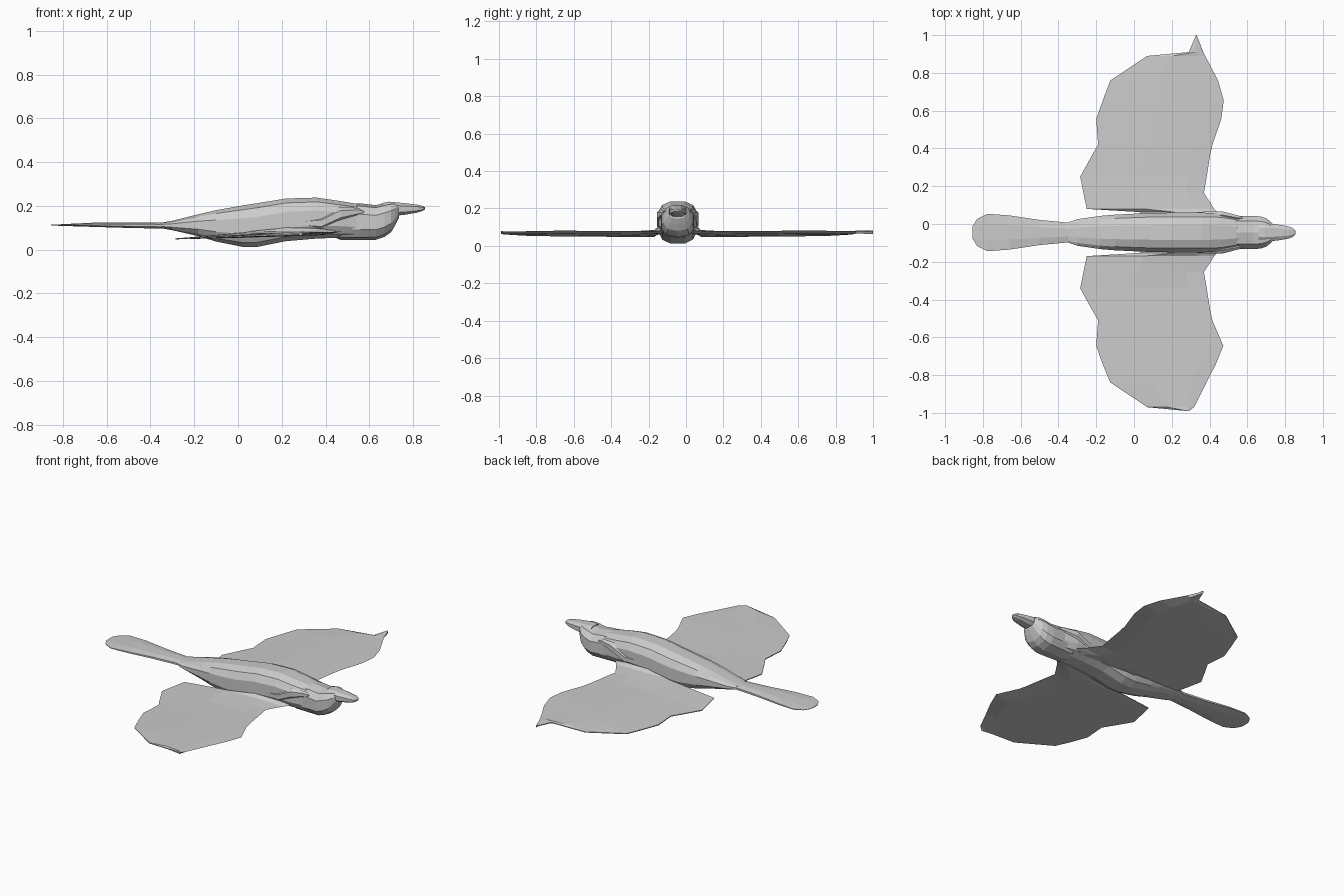
import bpy, bmesh, math

CY = -0.045  # centre line of the bird


def loft(name, rings):
    """Skin a row of equal-sized point rings and cap both ends."""
    bm = bmesh.new()
    rows = [[bm.verts.new(p) for p in ring] for ring in rings]
    n = len(rows[0])
    for a, b in zip(rows, rows[1:]):
        for i in range(n):
            j = (i + 1) % n
            bm.faces.new((a[i], a[j], b[j], b[i]))
    bm.faces.new(rows[0])
    bm.faces.new(rows[-1])
    bmesh.ops.recalc_face_normals(bm, faces=bm.faces)
    mesh = bpy.data.meshes.new(name)
    bm.to_mesh(mesh)
    bm.free()
    ob = bpy.data.objects.new(name, mesh)
    bpy.context.collection.objects.link(ob)
    return ob


def section(x, half, low, high, sides=12, power=0.75, y=CY):
    """Rounded-box cross-section standing across the x axis."""
    ring = []
    for i in range(sides):
        t = 2 * math.pi * (i + 0.5) / sides
        c, s = math.cos(t), math.sin(t)
        k = math.sin(math.pi * (sides / 4 - 0.5 + 0.5) / sides * 2) or 1
        ring.append((x, y + half * math.copysign(abs(c) ** power, c),
                     (low + high) / 2 + (high - low) / 2 * math.copysign(abs(s / k) ** power, s)))
    return ring


# Body: x, half width, bottom, top
body = [(-0.35, 0.055, 0.097, 0.124), (-0.30, 0.072, 0.088, 0.132),
        (-0.18, 0.09, 0.06, 0.163), (-0.10, 0.097, 0.035, 0.182),
        (0.02, 0.103, 0.010, 0.204), (0.09, 0.106, 0.010, 0.215),
        (0.22, 0.108, 0.036, 0.236), (0.36, 0.108, 0.048, 0.24),
        (0.46, 0.104, 0.052, 0.225), (0.54, 0.088, 0.052, 0.212),
        (0.60, 0.07, 0.06, 0.195)]
loft("body", [section(*s) for s in body])

# Head and throat
head = [(0.43, 0.075, 0.06, 0.20), (0.47, 0.085, 0.044, 0.212),
        (0.56, 0.09, 0.044, 0.211), (0.63, 0.092, 0.045, 0.203),
        (0.67, 0.088, 0.058, 0.213), (0.70, 0.078, 0.08, 0.218),
        (0.72, 0.062, 0.115, 0.216), (0.735, 0.045, 0.145, 0.212)]
loft("head", [section(*s, sides=10) for s in head])

# Beak
beak = [(0.66, 0.05, 0.15, 0.215), (0.69, 0.052, 0.15, 0.221), (0.76, 0.045, 0.157, 0.214),
        (0.82, 0.034, 0.168, 0.206), (0.845, 0.022, 0.177, 0.199),
        (0.855, 0.008, 0.184, 0.194)]
loft("beak", [section(*s, sides=8) for s in beak])

# Tail
tail = [(-0.855, 0.035, 0.110, 0.114), (-0.83, 0.078, 0.109, 0.115),
        (-0.775, 0.107, 0.107, 0.118), (-0.66, 0.098, 0.103, 0.124),
        (-0.50, 0.072, 0.098, 0.125), (-0.36, 0.058, 0.095, 0.125),
        (-0.26, 0.05, 0.095, 0.13)]
loft("tail", [section(*s, sides=8, power=1) for s in tail])

# Shoulder folds on both sides of the neck
for side, label in ((1, "left"), (-1, "right")):
    fold = [(0.26, 0.01, 0.11, 0.13), (0.38, 0.022, 0.09, 0.15),
            (0.47, 0.022, 0.13, 0.195), (0.55, 0.014, 0.155, 0.19), (0.575, 0.005, 0.165, 0.18)]
    loft(label + "_shoulder", [section(x, h, a, b, 6, 1, CY + side * (0.092 if x < 0.5 else 0.078))
                               for x, h, a, b in fold])


# Wings: distance from centre line, leading x, trailing x, root lift
inner = [(0.07, 0.47, 0.05, 0.035), (0.108, 0.44, 0.03, 0.022), (0.125, 0.425, -0.25, 0.012),
         (0.21, 0.37, -0.268, 0.006), (0.295, 0.385, -0.285, 0),
         (0.41, 0.403, -0.222, 0), (0.465, 0.415, -0.19, 0)]
tips = {
    "left": [(0.60, 0.462, -0.2, 0), (0.70, 0.475, -0.165, 0), (0.805, 0.445, -0.125, 0),
             (0.935, 0.377, 0.07, 0), (0.955, 0.367, 0.29, 0), (1.045, 0.332, 0.328, 0)],
    "right": [(0.60, 0.473, -0.2, 0), (0.70, 0.432, -0.165, 0), (0.795, 0.383, -0.125, 0),
              (0.925, 0.318, 0.07, 0), (0.945, 0.292, 0.28, 0)],
}


def height(x):
    return 0.052 + 0.030 * (x + 0.285) / 0.76


for side, label in ((1, "left"), (-1, "right")):
    rings = []
    for d, lead, trail, lift in inner + tips[label]:
        y = CY + side * d
        top = trail + (lead - trail) * 0.45
        front = trail + (lead - trail) * 0.85
        rings.append([(trail, y, height(trail)),
                      (top, y, height(top) + 0.006 + lift),
                      (front, y, height(front) + 0.003 + lift * 0.5),
                      (lead, y, height(lead)),
                      (front, y, height(front) - 0.012),
                      (top, y, height(top) - 0.010),
                      (trail, y, height(trail) - 0.005)])
    loft(label + "_wing", rings)
